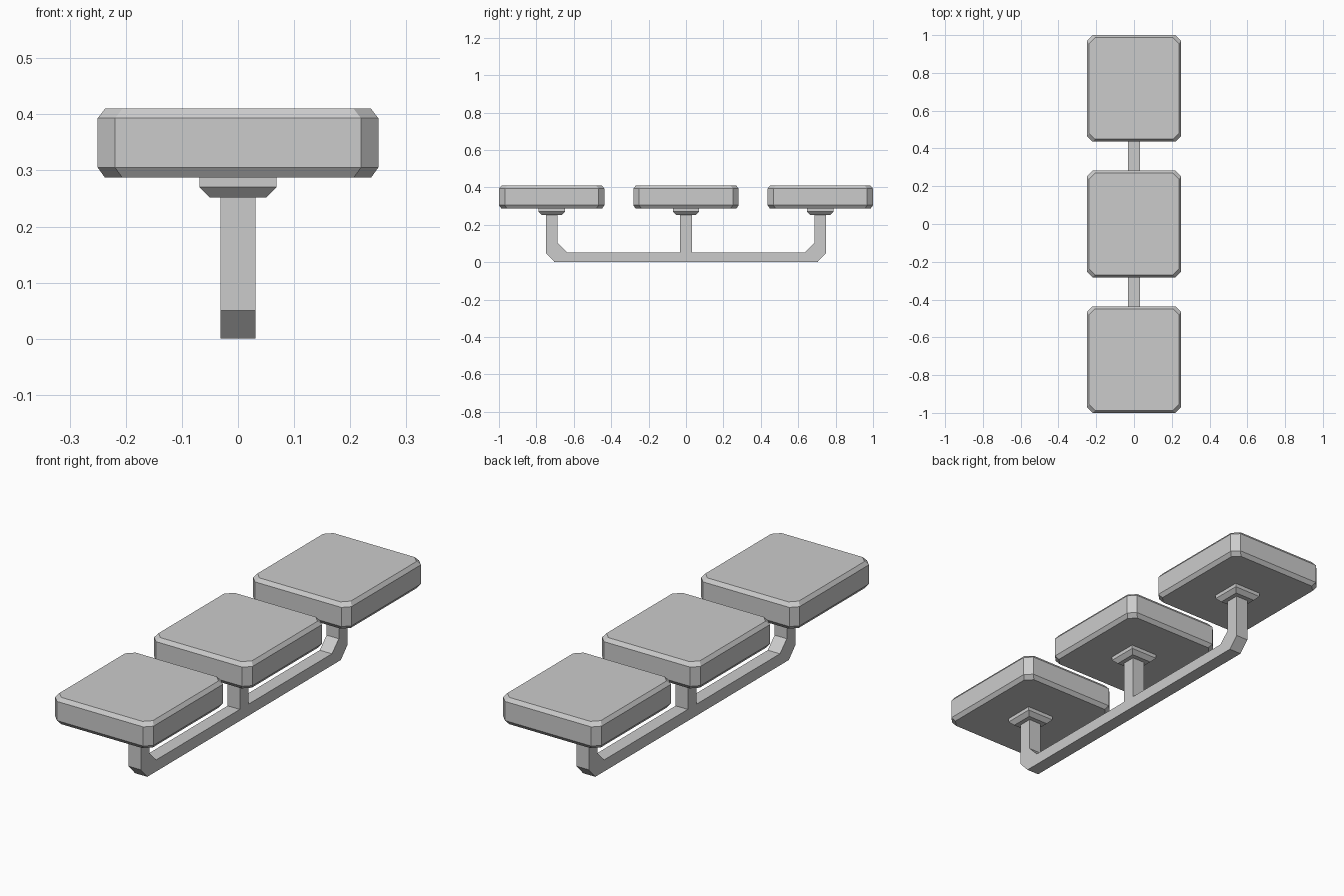
import bpy, bmesh

if "Cube" in bpy.data.objects:
    bpy.data.objects.remove(bpy.data.objects["Cube"])

SPACING = 0.718


def make_object(name, bm):
    bmesh.ops.recalc_face_normals(bm, faces=bm.faces)
    mesh = bpy.data.meshes.new(name)
    bm.to_mesh(mesh)
    bm.free()
    obj = bpy.data.objects.new(name, mesh)
    bpy.context.collection.objects.link(obj)
    return obj


def outline(hx, hy, cut):
    """Rectangle outline, with its corners cut off when cut > 0."""
    if cut == 0:
        return [(hx, hy), (-hx, hy), (-hx, -hy), (hx, -hy)]
    a, b = hx - cut, hy - cut
    return [(hx, b), (a, hy), (-a, hy), (-hx, b),
            (-hx, -b), (-a, -hy), (a, -hy), (hx, -b)]


def stacked_block(name, hx, hy, cut, y, levels):
    """Solid lofted through (z, inset) levels."""
    bm = bmesh.new()
    rings = [[bm.verts.new((px, py + y, z))
              for px, py in outline(hx - inset, hy - inset, cut)]
             for z, inset in levels]
    n = len(rings[0])
    for low, high in zip(rings, rings[1:]):
        for i in range(n):
            j = (i + 1) % n
            bm.faces.new((low[i], low[j], high[j], high[i]))
    bm.faces.new(rings[0])
    bm.faces.new(rings[-1])
    return make_object(name, bm)


# Seats and their mounting plates
for label, y in (("front", -SPACING), ("middle", 0), ("back", SPACING)):
    stacked_block(label + "_seat", 0.25, 0.282, 0.031, y,
                  [(0.287, 0.013), (0.305, 0), (0.393, 0), (0.41, 0.013)])
    stacked_block(label + "_mount", 0.069, 0.07, 0, y,
                  [(0.252, 0.018), (0.27, 0), (0.287, 0)])

# Base frame: side profile (y, z) of one half, mirrored and extruded across x
half = [(0.031, 0.252), (0.031, 0.053), (0.637, 0.053), (0.687, 0.103),
        (0.687, 0.252), (0.749, 0.252), (0.749, 0.05), (0.702, 0.0)]
profile = half + [(-y, z) for y, z in reversed(half)]
bm = bmesh.new()
side = bm.faces.new([bm.verts.new((-0.031, y, z)) for y, z in profile])
extruded = bmesh.ops.extrude_face_region(bm, geom=[side], use_keep_orig=True)
moved = [v for v in extruded["geom"] if isinstance(v, bmesh.types.BMVert)]
bmesh.ops.translate(bm, verts=moved, vec=(0.062, 0, 0))
make_object("base_frame", bm)
